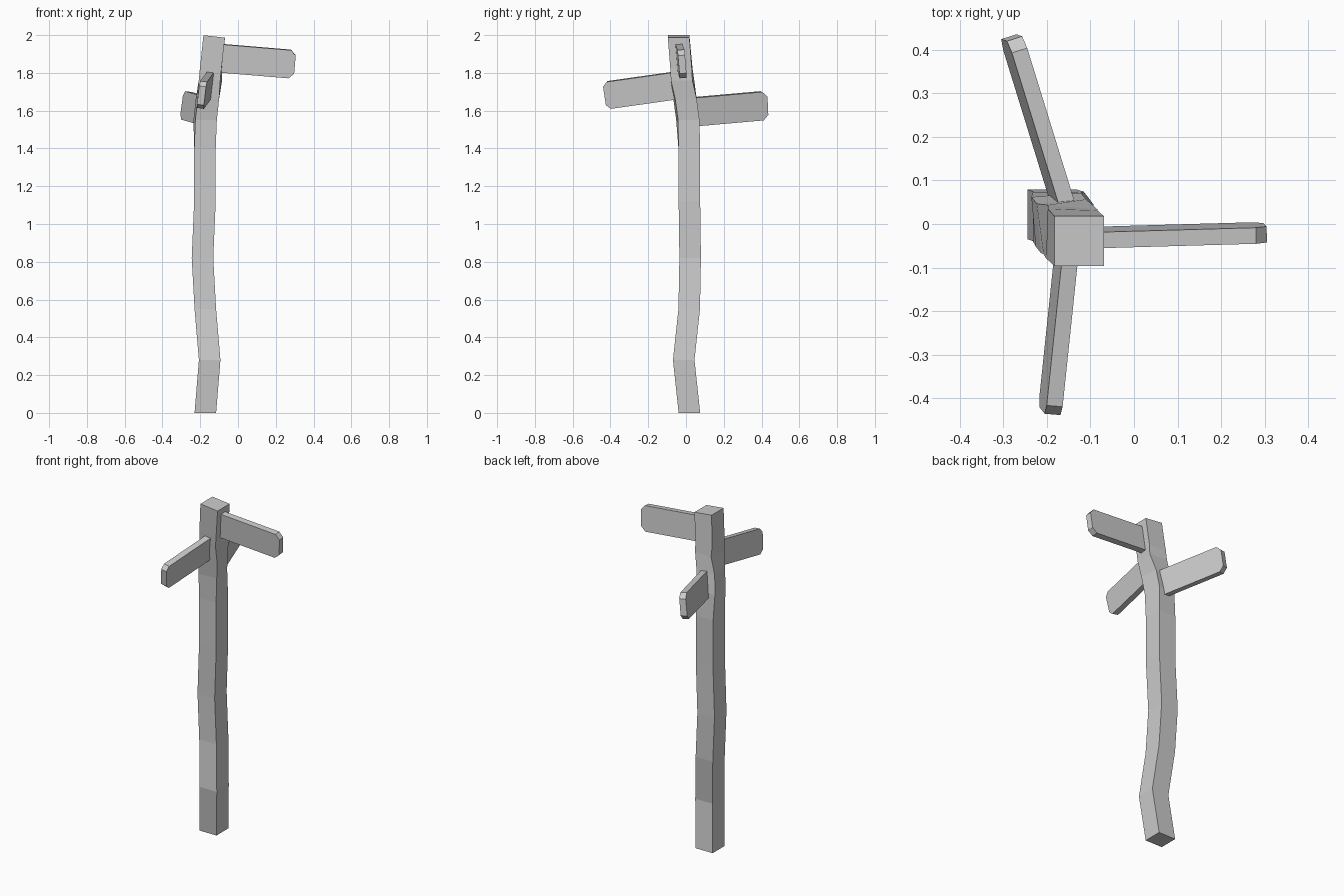
import bpy, bmesh, math
from mathutils import Vector

if "Cube" in bpy.data.objects:
    bpy.data.objects.remove(bpy.data.objects["Cube"])


def finish(bm, name):
    bmesh.ops.recalc_face_normals(bm, faces=bm.faces[:])
    mesh = bpy.data.meshes.new(name)
    bm.to_mesh(mesh)
    bm.free()
    obj = bpy.data.objects.new(name, mesh)
    bpy.context.collection.objects.link(obj)
    return obj


def crooked_post(name, sections, half):
    """Square post lofted through (x, y, z, twist degrees, slope in x)."""
    bm = bmesh.new()
    rings = []
    for x, y, z, twist, slope in sections:
        ring = []
        for k in range(4):
            a = math.radians(45 + 90 * k + twist)
            dx, dy = half * math.sqrt(2) * math.cos(a), half * math.sqrt(2) * math.sin(a)
            ring.append(bm.verts.new((x + dx, y + dy, z + slope * dx)))
        rings.append(ring)
    for a, b in zip(rings, rings[1:]):
        for k in range(4):
            n = (k + 1) % 4
            bm.faces.new((a[k], a[n], b[n], b[k]))
    bm.faces.new(rings[0])
    bm.faces.new(rings[-1])
    return finish(bm, name)


def board(name, start, end, up, height, thick=0.037, cut=0.027):
    """Plank from start to end with its two outer corners clipped."""
    start, end = Vector(start), Vector(end)
    u = (end - start).normalized()
    w = u.cross(Vector(up)).normalized()
    v = w.cross(u)
    length, h = (end - start).length, height / 2
    outline = [(0, -h), (length - cut, -h), (length, -h + cut),
               (length, h - cut), (length - cut, h), (0, h)]
    bm = bmesh.new()
    sides = [[bm.verts.new(start + u * a + v * b + w * s * thick / 2) for a, b in outline]
             for s in (-1, 1)]
    for side in sides:
        bm.faces.new(side)
    for k in range(6):
        n = (k + 1) % 6
        bm.faces.new((sides[0][k], sides[0][n], sides[1][n], sides[1][k]))
    return finish(bm, name)


# Bent wooden post, slightly twisted near the boards
crooked_post("post", [
    (-0.173, 0.018, 0.00, 0, 0),
    (-0.150, -0.012, 0.28, 0, 0),
    (-0.173, 0.017, 0.55, 0, 0),
    (-0.188, 0.022, 0.82, 0, 0),
    (-0.175, 0.018, 1.12, 0, 0),
    (-0.175, 0.017, 1.40, 0, 0),
    (-0.174, 0.010, 1.55, 5, 0),
    (-0.162, -0.005, 1.66, 5, 0),
    (-0.146, -0.018, 1.76, -5, 0),
    (-0.143, -0.024, 1.82, -2, 0),
    (-0.126, -0.039, 1.993, 0, -0.11),
], 0.057)

# Direction boards, each leaning a little
board("right_board", (-0.12, -0.032, 1.88), (0.301, -0.020, 1.845), (0, -0.085, 1), 0.15)
board("front_board", (-0.15, -0.02, 1.738), (-0.193, -0.430, 1.68), (0.13, 0, 1), 0.145, cut=0.023)
board("back_board", (-0.155, 0.02, 1.592), (-0.281, 0.428, 1.628), (0.12, 0, 1), 0.152)
